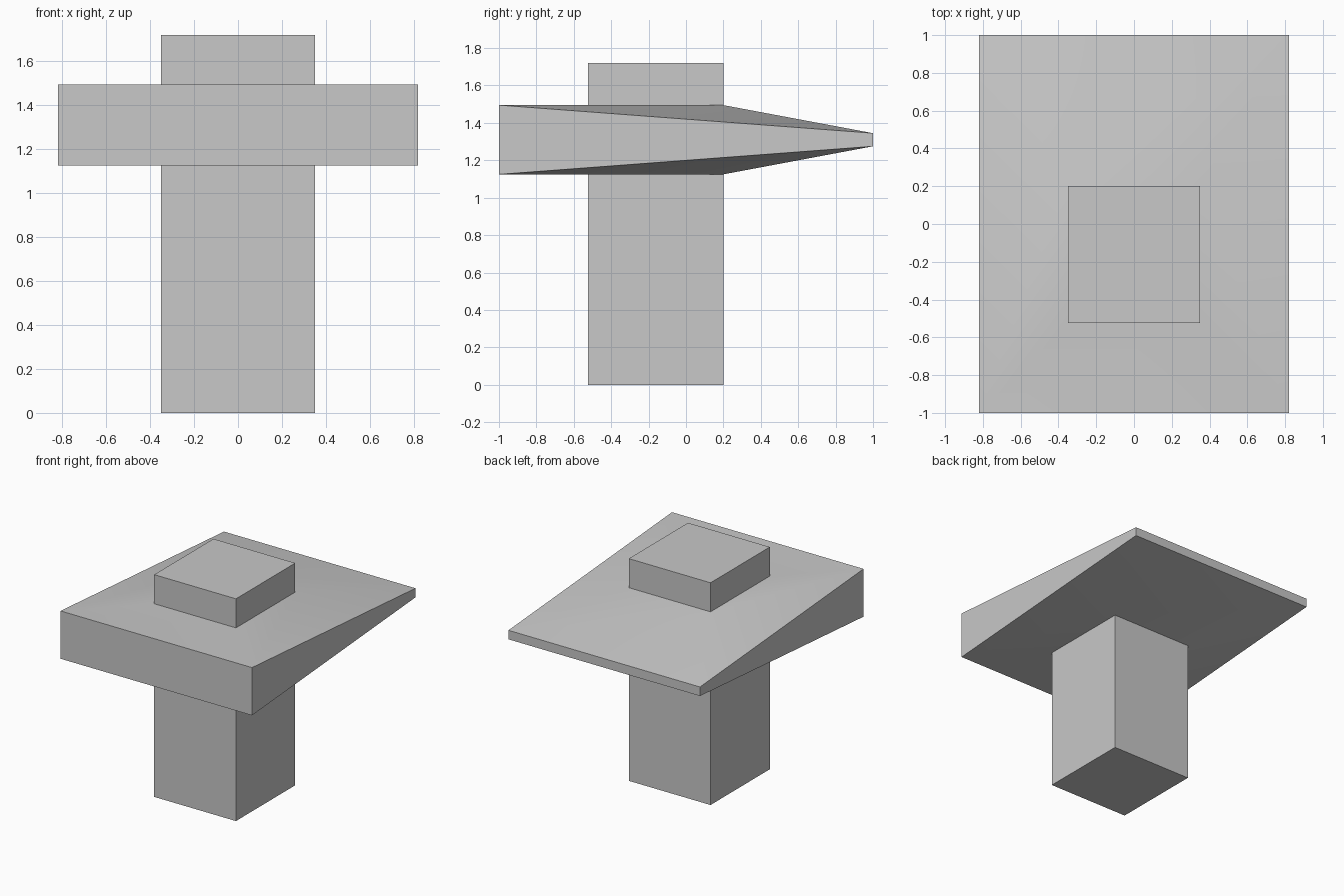
import bpy
import bmesh
import math

cube = bpy.data.objects.get("Cube")
if cube:
    bpy.data.objects.remove(cube, do_unlink=True)

# Single light grey material
grey = bpy.data.materials.new("light_grey")
grey.use_nodes = True
color = (0.58, 0.58, 0.58, 1.0)
grey.diffuse_color = color
grey.node_tree.nodes["Principled BSDF"].inputs["Base Color"].default_value = color

# Post and slab outlines in plan
POST_X, POST_FRONT, POST_BACK = 0.35, -0.525, 0.2
SLAB_X, SLAB_END = 0.82, 1.0


def ring(bm, half_x, front, back, z_front, z_back):
    """Four-cornered loop: front-left, front-right, back-right, back-left."""
    corners = [(-half_x, front, z_front), (half_x, front, z_front),
               (half_x, back, z_back), (-half_x, back, z_back)]
    return [bm.verts.new(c) for c in corners]


def post_ring(bm, z):
    return ring(bm, POST_X, POST_FRONT, POST_BACK, z, z)


def slab_ring(bm, z_front, z_back):
    return ring(bm, SLAB_X, -SLAB_END, SLAB_END, z_front, z_back)


bm = bmesh.new()
# Post up to the slab, out around the tapered slab, back in to the cap
rings = [
    post_ring(bm, 0.0),
    post_ring(bm, 1.125),
    slab_ring(bm, 1.125, 1.275),
    slab_ring(bm, 1.495, 1.345),
    post_ring(bm, 1.495),
    post_ring(bm, 1.72),
]
for lower, upper in zip(rings, rings[1:]):
    for i in range(4):
        j = (i + 1) % 4
        quad = [lower[i], lower[j], upper[j], upper[i]]
        if i in (1, 3) and upper is not rings[-1] and lower is not rings[0]:
            # Twisted slab sides fold from the slab's front corner to the post's back corner
            bottom = upper is rings[2]
            front, back = (0, 1) if i == 1 else (1, 0)
            outer, inner = (upper, lower) if bottom else (lower, upper)
            if lower is rings[2]:
                bm.faces.new(quad)
                continue
            start = outer[(i, j)[front]]
            end = inner[(i, j)[back]]
            for drop in (v for v in quad if v not in (start, end)):
                bm.faces.new([v for v in quad if v is not drop])
        else:
            bm.faces.new(quad)
bm.faces.new(rings[0][::-1])
bm.faces.new(rings[-1])
bmesh.ops.recalc_face_normals(bm, faces=bm.faces)

mesh = bpy.data.meshes.new("post_with_tapered_slab")
bm.to_mesh(mesh)
bm.free()
mesh.materials.append(grey)
model = bpy.data.objects.new("post_with_tapered_slab", mesh)
bpy.context.collection.objects.link(model)

# Soft folds on the slab, crisp box edges
bpy.ops.object.select_all(action="DESELECT")
model.select_set(True)
bpy.context.view_layer.objects.active = model
bpy.ops.object.shade_smooth_by_angle(angle=math.radians(30))
